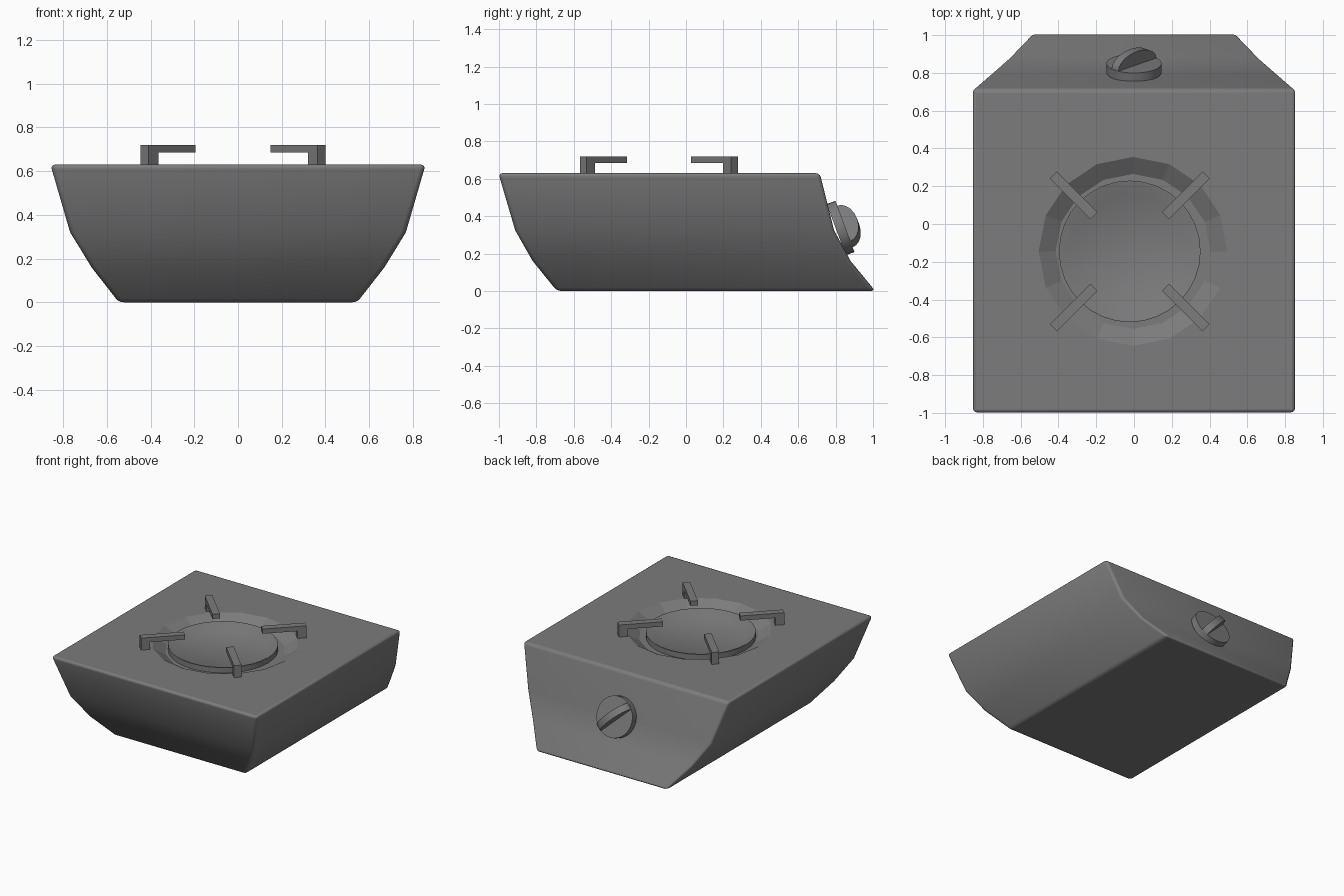
import bpy, bmesh, math
from mathutils import Matrix, Vector

cube = bpy.data.objects.get("Cube")
if cube:
    bpy.data.objects.remove(cube, do_unlink=True)

grey = bpy.data.materials.new("dark_grey_metal")
grey.use_nodes = True
grey.diffuse_color = (0.2, 0.2, 0.2, 1)
grey.node_tree.nodes["Principled BSDF"].inputs["Base Color"].default_value = (0.2, 0.2, 0.2, 1)


def finish(bm, name, smooth=False):
    """Turn a bmesh into a named object with the shared material."""
    mesh = bpy.data.meshes.new(name)
    bm.to_mesh(mesh)
    bm.free()
    obj = bpy.data.objects.new(name, mesh)
    bpy.context.collection.objects.link(obj)
    mesh.materials.append(grey)
    if smooth:
        bpy.ops.object.select_all(action='DESELECT')
        obj.select_set(True)
        bpy.context.view_layer.objects.active = obj
        bpy.ops.object.shade_smooth_by_angle(angle=math.radians(30))
    return obj


def ring(bm, r, z, count, cx=0, cy=0):
    return [bm.verts.new((cx + r * math.sin(math.tau * i / count),
                          cy + r * math.cos(math.tau * i / count), z))
            for i in range(count)]


def bridge(bm, a, b):
    n = len(a)
    return [bm.faces.new((a[i], a[(i + 1) % n], b[(i + 1) % n], b[i])) for i in range(n)]


def prism(points, depth):
    """Extrude an outline in the XZ plane, centred along Y."""
    bm = bmesh.new()
    face = bm.faces.new([bm.verts.new((x, -depth / 2, z)) for x, z in points])
    new = bmesh.ops.extrude_face_region(bm, geom=[face])["geom"]
    bmesh.ops.translate(bm, vec=(0, depth, 0),
                        verts=[v for v in new if isinstance(v, bmesh.types.BMVert)])
    bmesh.ops.recalc_face_normals(bm, faces=bm.faces)
    return bm


# Body: stacked rectangles (height, half width, front, back)
levels = [(0, 0.545, -0.69, 1.012), (0.16, 0.67, -0.82, 0.88),
          (0.32, 0.768, -0.912, 0.793), (0.63, 0.858, -1.003, 0.715)]
bm = bmesh.new()
rings = [[bm.verts.new(p) for p in ((-w, f, z), (w, f, z), (w, b, z), (-w, b, z))]
         for z, w, f, b in levels]
for low, high in zip(rings, rings[1:]):
    bridge(bm, low, high)
bm.faces.new(rings[0])
bm.faces.new(rings[-1])
bmesh.ops.recalc_face_normals(bm, faces=bm.faces)
middle = set(rings[1] + rings[2])
hard = [e for e in bm.edges
        if not (e.verts[0] in middle and e.verts[1] in middle
                and abs(e.verts[0].co.z - e.verts[1].co.z) < 0.01)]
bmesh.ops.bevel(bm, geom=hard, offset=0.022, segments=3, profile=0.5, affect='EDGES')
for f in bm.faces:
    f.smooth = True

# Faceted burner recess cut into the top panel
flat = max(bm.faces, key=lambda f: f.calc_center_median().z + f.calc_area())
base = min(bm.faces, key=lambda f: f.normal.z * f.calc_area())
base.smooth = False
border = list(flat.edges)
bmesh.ops.delete(bm, geom=[flat], context='FACES_ONLY')
mouth = ring(bm, 0.50, 0.63, 16, -0.005, -0.145)
floor = ring(bm, 0.41, 0.575, 16, -0.005, -0.145)
panel = bridge(bm, mouth, floor) + [bm.faces.new(floor)]
loop = [bm.edges.get((mouth[i], mouth[i - 1])) for i in range(16)]
fill = bmesh.ops.triangle_fill(bm, edges=border + loop, use_beauty=True, normal=(0, 0, 1))
panel += [g for g in fill["geom"] if isinstance(g, bmesh.types.BMFace)]
for f in panel:
    f.smooth = False
bmesh.ops.recalc_face_normals(bm, faces=bm.faces)
finish(bm, "stove_body")

# Burner dish
centre = Vector((-0.0225, -0.145, 0))
bm = bmesh.new()
profile = [(0.375, 0.57), (0.375, 0.615), (0.366, 0.615), (0.302, 0.58)]
rows = [ring(bm, r, z, 32) for r, z in profile]
for a, b in zip(rows, rows[1:]):
    bridge(bm, a, b)
bm.faces.new(rows[-1])
bm.faces.new(rows[0])
bmesh.ops.recalc_face_normals(bm, faces=bm.faces)
finish(bm, "burner_dish", smooth=True).location = centre

# Four L-shaped pan supports around the burner
bracket = [(0.268, 0.685), (0.51, 0.685), (0.51, 0.62), (0.572, 0.62),
           (0.572, 0.72), (0.268, 0.72)]
for i in range(4):
    support = finish(prism(bracket, 0.052), f"pan_support_{i + 1}")
    support.location = centre
    support.rotation_euler.z = math.radians(45 + 90 * i)

# Control knob on the sloping back
tilt = Matrix.Translation((0, 0.85, 0.345)) @ Matrix.Rotation(-math.atan2(0.938, 0.347), 4, 'X')
bm = bmesh.new()
bmesh.ops.create_cone(bm, cap_ends=True, segments=32, radius1=0.146, radius2=0.146, depth=0.05,
                      matrix=Matrix.Translation((0, 0, -0.025)))
finish(bm, "knob_disc", smooth=True).matrix_world = tilt

# Arched finger grip, turned diagonally across the knob
steps = 10
arch = [(0.143 * math.cos(math.pi * i / steps), 0.075 * math.sin(math.pi * i / steps))
        for i in range(steps + 1)]
arch += [(-0.143, -0.01), (0.143, -0.01)]
grip = finish(prism(arch, 0.05), "knob_grip", smooth=True)
grip.matrix_world = tilt @ Matrix.Rotation(math.radians(45), 4, 'Z')
